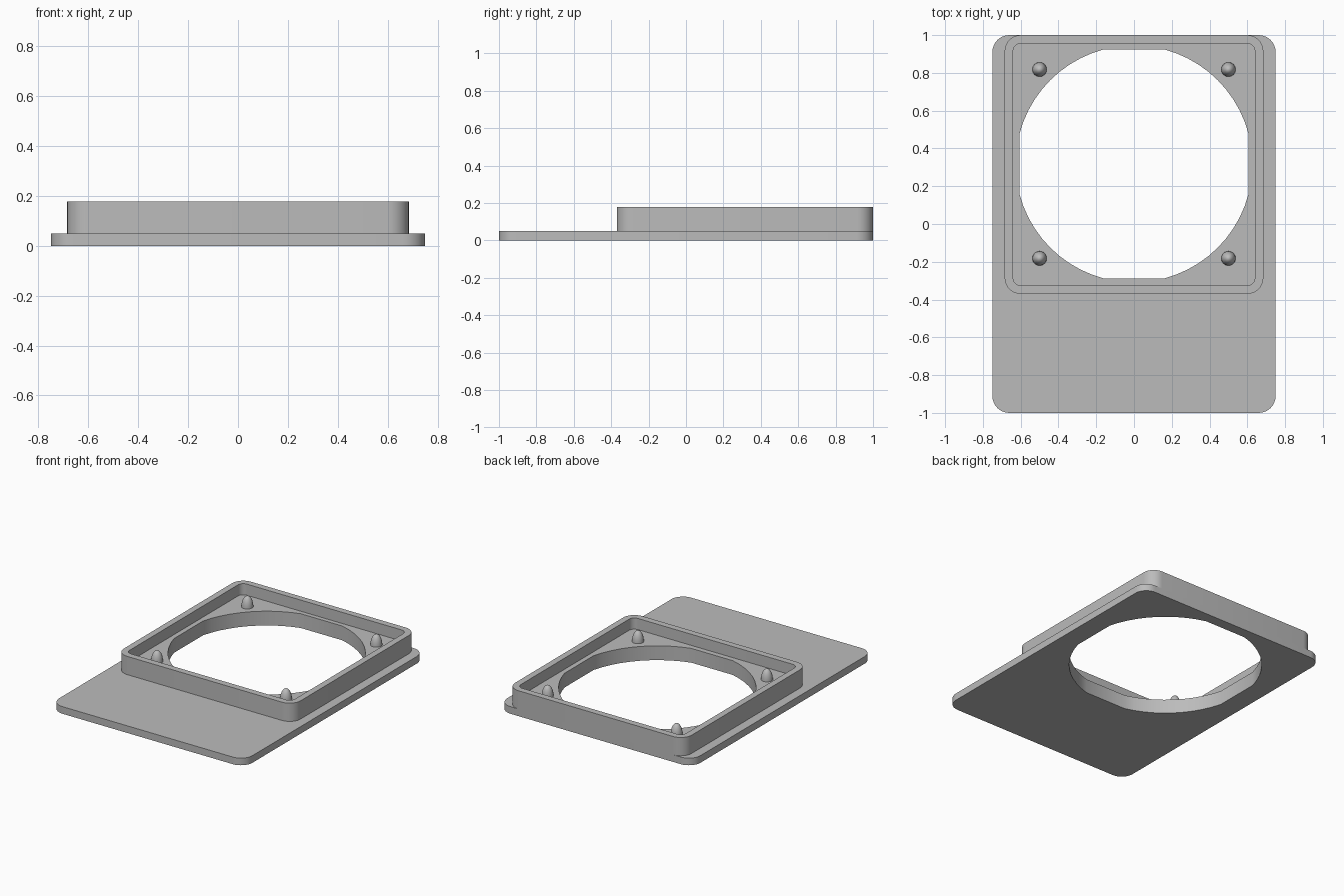
import bpy
import bmesh
from math import sin, cos, pi, acos

if "Cube" in bpy.data.objects:
    bpy.data.objects.remove(bpy.data.objects["Cube"])

# Single grey material
grey = bpy.data.materials.new("grey")
grey.use_nodes = True
grey.diffuse_color = (0.5, 0.5, 0.5, 1)
grey.node_tree.nodes["Principled BSDF"].inputs["Base Color"].default_value = (0.5, 0.5, 0.5, 1)

CY = 0.315           # centre of the frame, hole and pins along y
PLATE_TOP, FLOOR_TOP, RIM_TOP = 0.05, 0.1, 0.178


def rounded_rect(hx, hy, r, cy=0, steps=8):
    """Outline of a rectangle with rounded corners."""
    pts = []
    for q, (sx, sy) in enumerate([(1, 1), (-1, 1), (-1, -1), (1, -1)]):
        for i in range(steps + 1):
            a = (q + i / steps) * pi / 2
            pts.append((sx * (hx - r) + r * cos(a), cy + sy * (hy - r) + r * sin(a)))
    return pts


def flattened_circle(r, half, cy, steps=10):
    """Circle cut flat on its four sides."""
    a0 = acos(half / r)
    pts = []
    for q in range(4):
        for i in range(steps + 1):
            a = q * pi / 2 + a0 + (pi / 2 - 2 * a0) * i / steps
            pts.append((r * cos(a), cy + r * sin(a)))
    return pts


def finish(name, bm):
    mesh = bpy.data.meshes.new(name)
    bmesh.ops.recalc_face_normals(bm, faces=bm.faces)
    bm.to_mesh(mesh)
    bm.free()
    mesh.materials.clear()
    mesh.materials.append(grey)
    obj = bpy.data.objects.new(name, mesh)
    bpy.context.collection.objects.link(obj)
    bpy.ops.object.select_all(action="DESELECT")
    obj.select_set(True)
    bpy.context.view_layer.objects.active = obj
    bpy.ops.object.shade_smooth_by_angle(angle=pi / 6)
    return obj


def slab(name, outer, inner, z0, z1):
    """Extrude an outline with a hole between two heights."""
    curve = bpy.data.curves.new(name, "CURVE")
    curve.dimensions = "2D"
    curve.fill_mode = "BOTH"
    curve.extrude = (z1 - z0) / 2
    for pts in (outer, inner):
        spline = curve.splines.new("POLY")
        spline.points.add(len(pts) - 1)
        for p, (x, y) in zip(spline.points, pts):
            p.co = (x, y, 0, 1)
        spline.use_cyclic_u = True
    helper = bpy.data.objects.new(name + "_outline", curve)
    bpy.context.collection.objects.link(helper)
    bpy.context.view_layer.update()
    mesh = bpy.data.meshes.new_from_object(
        helper.evaluated_get(bpy.context.evaluated_depsgraph_get()))
    bm = bmesh.new()
    bm.from_mesh(mesh)
    bpy.data.objects.remove(helper)
    bpy.data.curves.remove(curve)
    bpy.data.meshes.remove(mesh)
    bmesh.ops.remove_doubles(bm, verts=bm.verts, dist=0.0001)
    bmesh.ops.translate(bm, verts=bm.verts, vec=(0, 0, (z0 + z1) / 2))
    return finish(name, bm)


# Base plate, raised floor and rim
hole = flattened_circle(0.627, 0.606, CY + 0.003)
rim_inner = rounded_rect(0.64, 0.64, 0.04, CY)
slab("base_plate", rounded_rect(0.75, 1, 0.09), hole, 0, PLATE_TOP)
slab("raised_floor", rim_inner, hole, PLATE_TOP, FLOOR_TOP)
slab("rim", rounded_rect(0.685, 0.685, 0.085, CY), rim_inner, PLATE_TOP, RIM_TOP)

# Four domed locating pins
PIN_R, PIN_H, RINGS, SIDES = 0.038, 0.075, 8, 24
for side, sx in (("right", -1), ("left", 1)):
    for end, sy in (("front", -1), ("back", 1)):
        bm = bmesh.new()
        profile = [bm.verts.new((PIN_R * cos(i / RINGS * pi / 2), 0,
                                 PIN_H * sin(i / RINGS * pi / 2)))
                   for i in range(RINGS + 1)]
        edges = [bm.edges.new(pair) for pair in zip(profile, profile[1:])]
        bmesh.ops.spin(bm, geom=profile + edges, axis=(0, 0, 1), cent=(0, 0, 0),
                       angle=2 * pi, steps=SIDES)
        bmesh.ops.remove_doubles(bm, verts=bm.verts, dist=0.0001)
        pin = finish(f"pin_{end}_{side}", bm)
        pin.location = (sx * 0.5, CY + 0.003 + sy * 0.5, FLOOR_TOP)
